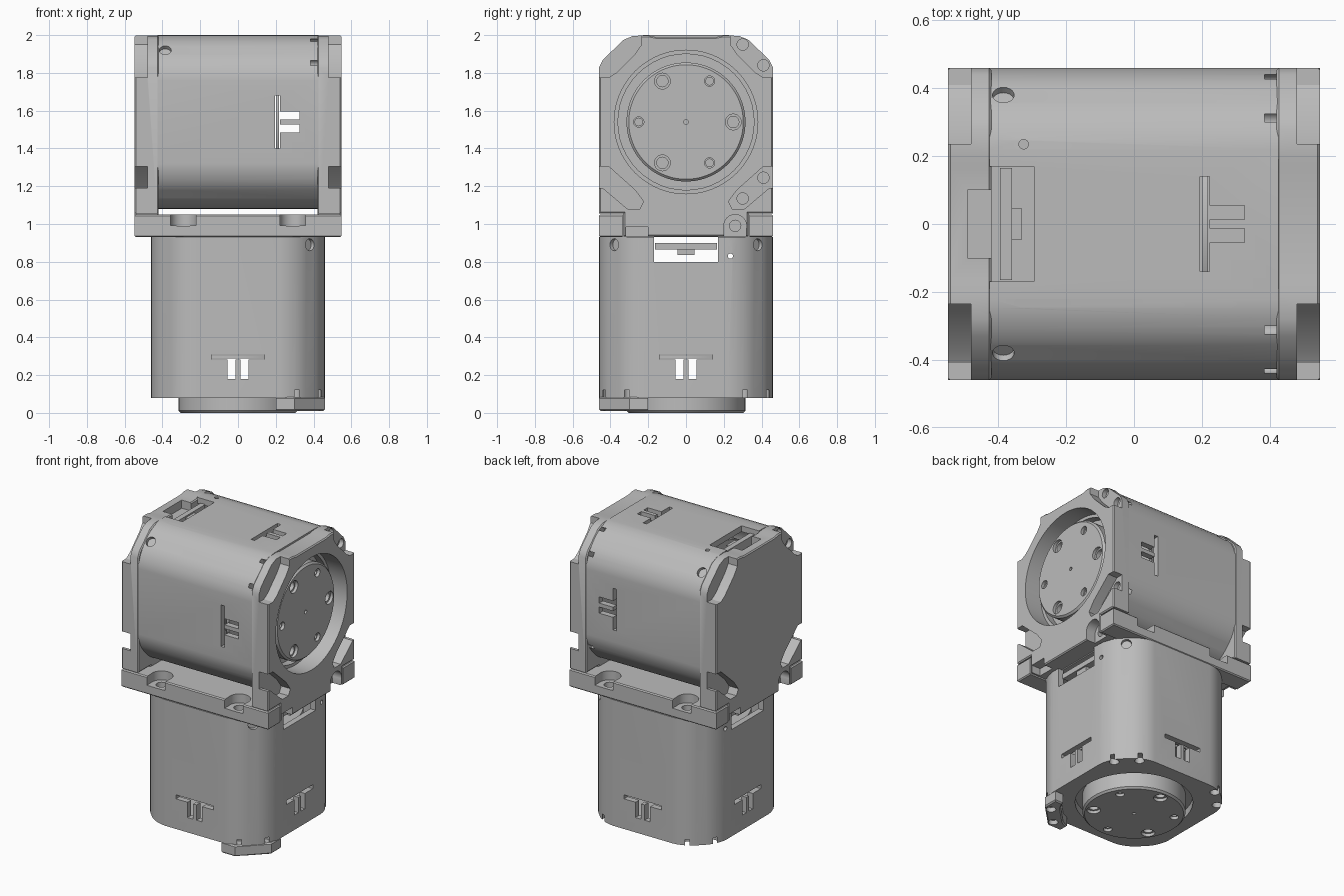
import bpy, bmesh, math
from mathutils import Matrix

old = bpy.data.objects.get("Cube")
if old:
    bpy.data.objects.remove(old, do_unlink=True)

grey = bpy.data.materials.new("machined_grey")
grey.use_nodes = True
COLOR = (0.5, 0.5, 0.5, 1)
grey.diffuse_color = COLOR
grey.node_tree.nodes["Principled BSDF"].inputs["Base Color"].default_value = COLOR

ALONG_X = Matrix(((0, 0, 1, 0), (1, 0, 0, 0), (0, 1, 0, 0), (0, 0, 0, 1)))
SIGNS = (-1, 1)
CORNERS = [(a, b) for a in SIGNS for b in SIGNS]
AXIS_Z = 1.54
parts = []


def prism(name, pts, low, high, mat=None, rounding=0, edge=0):
    """Extrude a flat outline from low to high, then place it with mat."""
    bm = bmesh.new()
    bottom = bm.faces.new([bm.verts.new((u, v, low)) for u, v in pts])
    top = bmesh.ops.extrude_face_region(bm, geom=[bottom])["geom"]
    for v in top:
        if isinstance(v, bmesh.types.BMVert):
            v.co.z = high
    bmesh.ops.recalc_face_normals(bm, faces=bm.faces[:])
    if rounding:
        up = [e for e in bm.edges if abs(e.verts[0].co.z - e.verts[1].co.z) > 1e-4]
        bmesh.ops.bevel(bm, geom=up, offset=rounding, segments=5, profile=0.5, affect="EDGES")
    if edge:
        rim = [e for e in bm.edges if abs(e.verts[0].co.z - e.verts[1].co.z) < 1e-5]
        bmesh.ops.bevel(bm, geom=rim, offset=edge, segments=1, affect="EDGES")
    if mat:
        bm.transform(mat)
    bmesh.ops.recalc_face_normals(bm, faces=bm.faces[:])
    mesh = bpy.data.meshes.new(name)
    bm.to_mesh(mesh)
    bm.free()
    obj = bpy.data.objects.new(name, mesh)
    bpy.context.scene.collection.objects.link(obj)
    return obj


def circle(r, u=0, v=0, n=48):
    return [(u + r * math.cos(2 * math.pi * i / n), v + r * math.sin(2 * math.pi * i / n))
            for i in range(n)]


def rect(u0, u1, v0, v1):
    return [(u0, v0), (u1, v0), (u1, v1), (u0, v1)]


def octagon(half, flat):
    return [(half, -flat), (half, flat), (flat, half), (-flat, half),
            (-half, flat), (-half, -flat), (-flat, -half), (flat, -half)]


def hole(pts, low, high, mat=None, rounding=0):
    return prism("cutter", pts, low, high, mat, rounding)


def cut(obj, cutters):
    """Subtract the cutters, bake the result and remove them."""
    for c in cutters:
        c.hide_render = True
        m = obj.modifiers.new("cut", "BOOLEAN")
        m.operation, m.solver, m.object = "DIFFERENCE", "EXACT", c
    bpy.context.view_layer.update()
    dg = bpy.context.evaluated_depsgraph_get()
    mesh = bpy.data.meshes.new_from_object(obj.evaluated_get(dg), depsgraph=dg)
    obj.modifiers.clear()
    obj.data = mesh
    for c in cutters:
        bpy.data.objects.remove(c, do_unlink=True)
    return obj


def keep(obj):
    parts.append(obj)
    return obj


def spin(quarter):
    return Matrix.Rotation(quarter * math.pi / 2, 4, "Z")


# Motor housing: hollow rounded octagon, output end down
housing = keep(prism("lower_housing", octagon(0.46, 0.3), 0.08, 0.93, rounding=0.08))
cutters = [hole(octagon(0.42, 0.28), 0.16, 1.0, rounding=0.07),
           hole(circle(0.36), 0.0, 0.13)]
for q in range(4):
    # Slot and split tab opening on each side
    side = spin(q) @ ALONG_X
    cutters.append(hole(rect(-0.14, 0.14, 0.283, 0.31), 0.38, 0.5, side))
    for s in SIGNS:
        cutters.append(hole(rect(*sorted((s * 0.013, s * 0.055)), 0.18, 0.287), 0.38, 0.5, side))
        # End face screw holes
        for u, v in ((0.3, 0.41), (0.41, 0.3)):
            if s > 0:
                cutters.append(hole(circle(0.03, u, v, 20), 0.0, 0.12, spin(q)))
    # Radial corner screw hole
    corner = Matrix.Rotation(math.pi / 4, 4, "Z") @ spin(q) @ ALONG_X
    cutters.append(hole(circle(0.032, 0, 0.89, 20), 0.515, 0.6, corner))
for q in (0, 2):
    # Connector window and pin holes on two opposite sides
    side = spin(q) @ ALONG_X
    cutters.append(hole(rect(-0.17, 0.17, 0.8, 0.96), 0.38, 0.5, side))
    for s in SIGNS:
        cutters.append(hole(circle(0.014, s * 0.235, 0.83, 16), 0.38, 0.5, side))
cut(housing, cutters)

# Output disc with two sets of bolt holes
disc = keep(prism("lower_output_disc", circle(0.315, n=80), 0.0, 0.15, edge=0.012))
cutters = [hole(circle(0.012, n=16), -0.1, 0.015)]
for i in range(6):
    a = i * math.pi / 3
    u, v = 0.25 * math.sin(a), 0.25 * math.cos(a)
    big = i % 2 == 0
    cutters.append(hole(circle(0.042 if big else 0.027, u, v, 24), -0.1, 0.02))
    cutters.append(hole(circle(0.03 if big else 0.02, u, v, 24), -0.1, 0.06))
cut(disc, cutters)

# Inner works: rotor plate and toothed stator
rotor = keep(prism("lower_rotor_plate", circle(0.41), 0.287, 0.305))
stator = keep(prism("lower_stator", circle(0.4), 0.32, 0.77))
teeth = []
for i in range(36):
    for da, r in ((0, 0.27), (0.08, 0.27), (0.09, 0.31), (0.165, 0.31)):
        a = i * math.pi / 18 + da
        teeth.append((r * math.cos(a), r * math.sin(a)))
cut(stator, [hole(teeth, 0.3, 0.8)])

# Connector boards behind the windows
for q, label in ((0, "a"), (2, "b")):
    side = spin(q) @ ALONG_X
    keep(prism("lower_board_" + label, rect(-0.165, 0.165, 0.865, 0.9), 0.35, 0.43, side))
    keep(prism("lower_plug_" + label, rect(-0.045, 0.045, 0.835, 0.87), 0.36, 0.42, side))

# Upper motor: the same module laid on its side
lay = Matrix.Translation((0.505, 0, AXIS_Z)) @ Matrix.Rotation(-math.pi / 2, 4, "Y")
for src in list(parts):
    mesh = src.data.copy()
    mesh.transform(lay)
    twin = bpy.data.objects.new(src.name.replace("lower", "upper"), mesh)
    bpy.context.scene.collection.objects.link(twin)
    keep(twin)

# Cable clamp tab under one lower corner
tab = keep(prism("cable_tab", [(0.46, -0.2), (0.46, -0.3), (0.3, -0.46), (0.2, -0.46),
                               (0.2, -0.4), (0.25, -0.375), (0.375, -0.25), (0.4, -0.2)],
                 0.01, 0.085, edge=0.008))
cut(tab, [hole(circle(0.03, u, -v, 20), -0.1, 0.04) for u, v in ((0.3, 0.41), (0.41, 0.3))])

# End caps with corner screw pockets
half = [(0.33, 0.935), (0.33, 1.056), (0.46, 1.056), (0.46, 1.83), (0.44, 1.87),
        (0.33, 1.975), (0.28, 1.996), (0.2, 1.998), (0.16, 1.99)]
outline = half + [(-y, z) for y, z in reversed(half)]
upper_pocket = [(0.235, 2.05), (0.235, 1.95), (0.27, 1.9), (0.37, 1.8),
                (0.41, 1.775), (0.5, 1.775), (0.5, 2.05)]
lower_pocket = [(0.5, 1.305), (0.41, 1.305), (0.27, 1.18), (0.225, 1.12),
                (0.245, 1.08), (0.31, 1.08), (0.44, 1.19), (0.5, 1.19)]
screws = [(0.3, 1.95), (0.41, 1.84), (0.41, 1.245), (0.3, 1.135), (0.26, 0.99)]
for side, name in ((1, "left_end_cap"), (-1, "right_end_cap")):
    place = Matrix.Scale(side, 4, (1, 0, 0)) @ ALONG_X
    cap = keep(prism(name, outline, 0.42, 0.548, place, edge=0.007))
    cutters = []
    for s in SIGNS:
        for shape in (upper_pocket, lower_pocket):
            cutters.append(hole([(s * y, z) for y, z in shape], 0.48, 0.6, place))
        cutters.append(hole(circle(0.06, s * 0.26, 0.99, 32), 0.48, 0.6, place))
        cutters.append(hole(rect(s * 0.26 - 0.058, s * 0.26 + 0.058, 0.9, 0.985), 0.481, 0.61, place))
        for y, z in screws:
            cutters.append(hole(circle(0.03, s * y, z, 20), 0.45, 0.62, place))
    if side > 0:
        cutters.append(hole(circle(0.38, 0, AXIS_Z, 80), 0.4, 0.6, place))
    else:
        # Stepped bore and cable notch
        cutters.append(hole(circle(0.38, 0, AXIS_Z, 80), 0.47, 0.6, place))
        cutters.append(hole(circle(0.31, 0, AXIS_Z, 80), 0.4, 0.63, place))
        cutters.append(hole(rect(-0.1, 0.1, 1.935, 2.1), 0.4, 0.49, place))
    cut(cap, cutters)

# Mounting plate between the two motors
plate = keep(prism("mounting_plate", rect(-0.548, 0.548, -0.46, 0.46), 0.93, 1.05, edge=0.007))
cutters = []
for sx, sy in CORNERS:
    u, v = sx * 0.29, sy * 0.4
    cutters.append(hole(circle(0.07, u, v, 32), 0.99, 1.1))
    cutters.append(hole(rect(u - 0.068, u + 0.068, *sorted((v, sy * 0.5))), 0.991, 1.11))
    cutters.append(hole(circle(0.035, u, v, 20), 0.95, 1.12))
for s in SIGNS:
    cutters.append(hole(rect(*sorted((s * 0.425, s * 0.7)), -0.336, 0.336), 0.9, 1.2))
cut(plate, cutters)

# One material, smooth curves, crisp edges
bpy.ops.object.select_all(action="DESELECT")
for p in parts:
    p.data.materials.clear()
    p.data.materials.append(grey)
    p.select_set(True)
bpy.context.view_layer.objects.active = parts[0]
bpy.ops.object.shade_smooth_by_angle(angle=math.radians(30))
